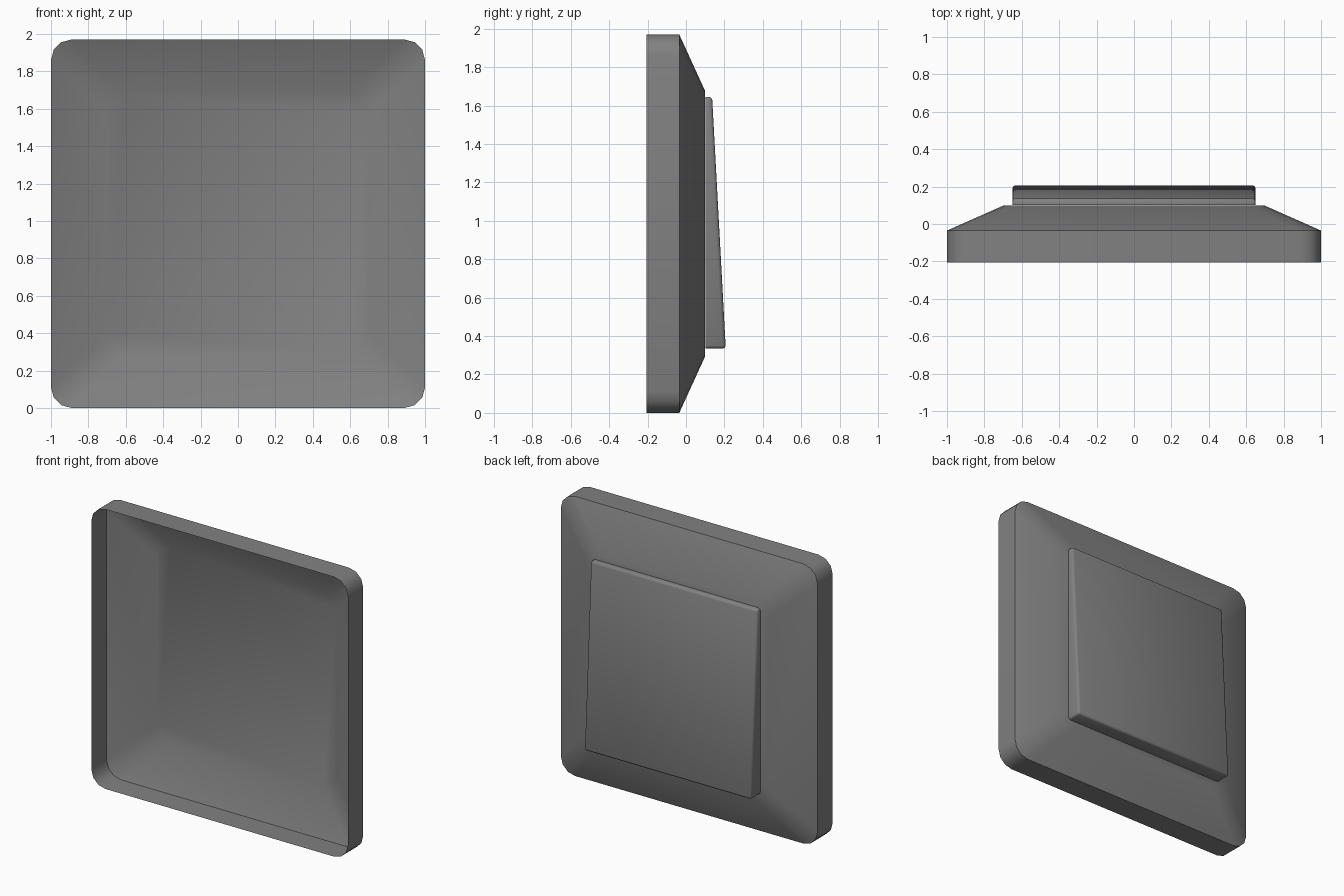
import bpy, bmesh, math
from mathutils import Vector

if "Cube" in bpy.data.objects:
    bpy.data.objects.remove(bpy.data.objects["Cube"])

grey = bpy.data.materials.new("matte_grey")
grey.use_nodes = True
colour = (0.22, 0.22, 0.22, 1)
grey.diffuse_color = colour
grey.node_tree.nodes["Principled BSDF"].inputs["Base Color"].default_value = colour

MID_Z = 0.985


def rounded_loop(bm, half_w, half_h, radius, y, steps=3):
    """Ring of vertices around a rounded rectangle facing +y."""
    ring = []
    for corner, (sx, sz) in enumerate([(1, 1), (-1, 1), (-1, -1), (1, -1)]):
        for i in range(steps + 1):
            a = math.radians(90 * (corner + i / steps))
            ring.append(bm.verts.new((sx * (half_w - radius) + radius * math.cos(a), y,
                                      MID_Z + sz * (half_h - radius) + radius * math.sin(a))))
    return ring


def bridge(bm, a, b):
    for i in range(len(a)):
        j = (i + 1) % len(a)
        bm.faces.new((a[i], b[i], b[j], a[j]))


def finish(name, bm, angle):
    mesh = bpy.data.meshes.new(name)
    bm.to_mesh(mesh)
    bm.free()
    mesh.materials.append(grey)
    obj = bpy.data.objects.new(name, mesh)
    bpy.context.collection.objects.link(obj)
    bpy.ops.object.select_all(action='DESELECT')
    obj.select_set(True)
    bpy.context.view_layer.objects.active = obj
    bpy.ops.object.shade_smooth_by_angle(angle=math.radians(angle))
    return obj


# Hollow frame: straight wall, sloping bevel and flat plate, open at the front
bm = bmesh.new()
rings = [rounded_loop(bm, 1.0, MID_Z, 0.11, -0.205),
         rounded_loop(bm, 1.0, MID_Z, 0.11, -0.035),
         rounded_loop(bm, 0.695, 0.69, 0.1, 0.1)]
for a, b in zip(rings, rings[1:]):
    bridge(bm, a, b)
plate = bm.faces.new(list(reversed(rings[-1])))
bm.normal_update()
if plate.normal.y < 0:
    bmesh.ops.reverse_faces(bm, faces=bm.faces)
finish("frame", bm, 35)

# Tilted rocker: wedge standing on the plate, thickest at the bottom
bm = bmesh.new()
profile = [(0.101, 0.335), (0.207, 0.335), (0.136, 1.645), (0.101, 1.645)]
sides = [[bm.verts.new((x, y, z)) for y, z in profile] for x in (-0.65, 0.65)]
bridge(bm, *sides)
bm.faces.new(sides[0])
bm.faces.new(list(reversed(sides[1])))
bmesh.ops.recalc_face_normals(bm, faces=bm.faces)
base = [f for f in bm.faces if f.normal.y < -0.9]
bmesh.ops.delete(bm, geom=base, context='FACES_ONLY')
edges = [e for e in bm.edges if not e.is_boundary]
bmesh.ops.bevel(bm, geom=edges, offset=0.016, offset_type='OFFSET',
                segments=2, profile=0.5, affect='EDGES')
finish("rocker", bm, 50)
